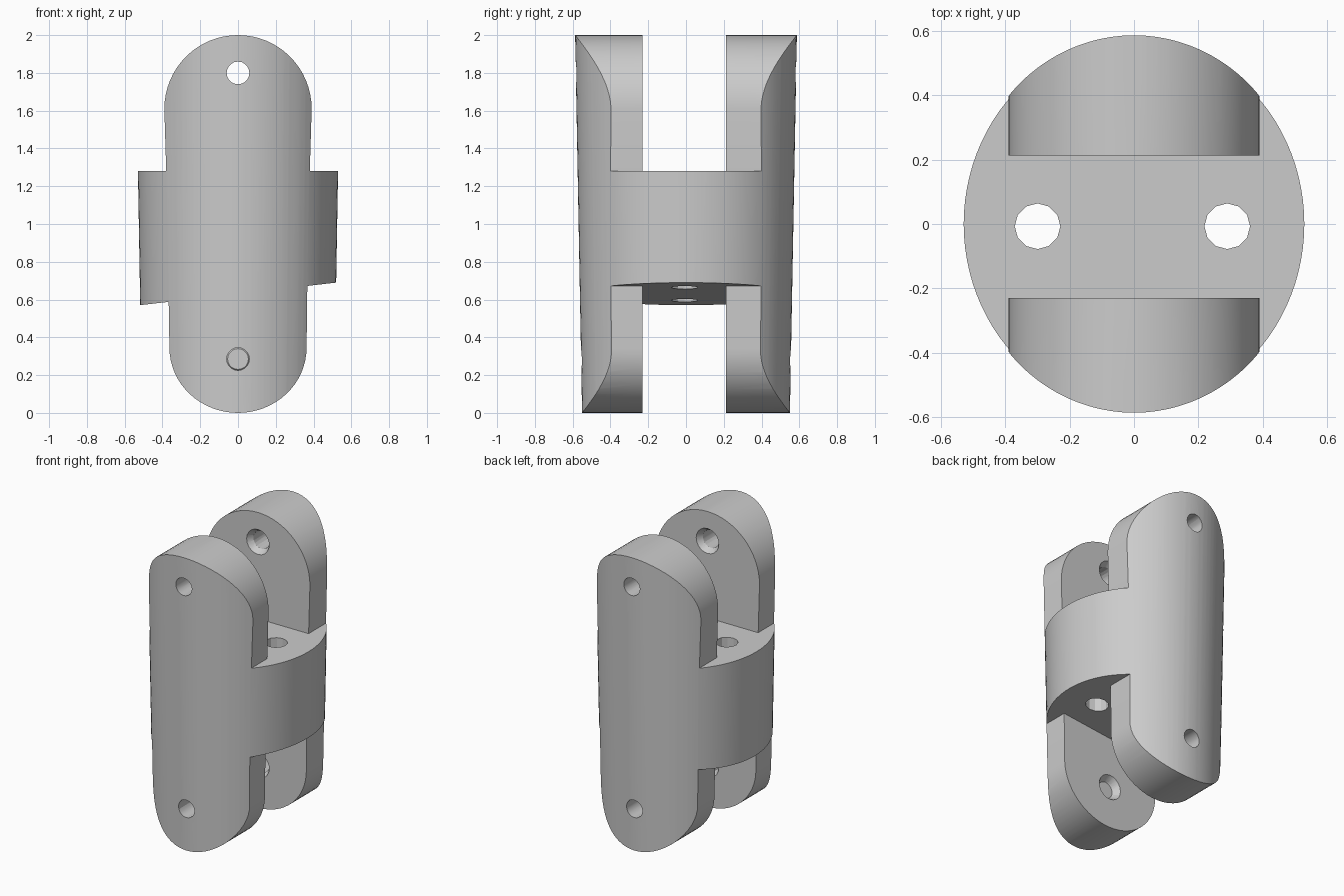
import bpy, bmesh, math
from mathutils import Matrix

if "Cube" in bpy.data.objects:
    bpy.data.objects.remove(bpy.data.objects["Cube"])

Y0, Y1 = -0.23, 0.213          # clevis slot sides
SHOULDER = 1.28                # flat upper shoulder


def under(x):                  # sloped underside of the middle block
    return 0.63 + 0.115 * x


def to_object(name, bm):
    bmesh.ops.recalc_face_normals(bm, faces=bm.faces[:])
    me = bpy.data.meshes.new(name)
    bm.to_mesh(me)
    bm.free()
    ob = bpy.data.objects.new(name, me)
    bpy.context.collection.objects.link(ob)
    return ob


def prism(name, pts, ya, yb):
    """Extrude an x-z outline along y."""
    bm = bmesh.new()
    a = [bm.verts.new((x, ya, z)) for x, z in pts]
    b = [bm.verts.new((x, yb, z)) for x, z in pts]
    bm.faces.new(a)
    bm.faces.new(b[::-1])
    n = len(pts)
    for i in range(n):
        bm.faces.new((a[i], a[(i + 1) % n], b[(i + 1) % n], b[i]))
    return to_object(name, bm)


def cone(name, r1, r2, depth, loc, along_y=False, seg=16, sy=1.0):
    bm = bmesh.new()
    bmesh.ops.create_cone(bm, cap_ends=True, segments=seg,
                          radius1=r1, radius2=r2, depth=depth)
    m = Matrix.Translation(loc) @ Matrix.Diagonal((1, sy, 1, 1))
    if along_y:
        m = m @ Matrix.Rotation(math.radians(-90), 4, 'X')
    bmesh.ops.transform(bm, matrix=m, verts=bm.verts[:])
    return to_object(name, bm)


def boolean(ob, cutter, op='DIFFERENCE'):
    cutter.hide_render = True
    mod = ob.modifiers.new("cut", 'BOOLEAN')
    mod.operation, mod.solver, mod.object = op, 'EXACT', cutter
    dg = bpy.context.evaluated_depsgraph_get()
    me = bpy.data.meshes.new_from_object(ob.evaluated_get(dg))
    ob.modifiers.clear()
    ob.data = me
    bpy.data.objects.remove(cutter)


# tapered elliptical body, slightly overlong then trimmed by the outline
body = cone("double_clevis_coupling", 0.5063, 0.5437, 2.2, (0, 0, 1.0), seg=96, sy=1.083)

# front silhouette: rounded lugs above and below a wider middle block
outline = []
for i in range(33):
    t = math.pi * i / 32
    outline.append((0.39 * math.cos(t), 1.61 + 0.39 * math.sin(t)))
outline += [(-0.38, SHOULDER), (-0.8, SHOULDER), (-0.8, under(-0.8)), (-0.367, under(-0.367))]
for i in range(33):
    t = math.pi + math.pi * i / 32
    outline.append((0.363 * math.cos(t), 0.345 + 0.345 * math.sin(t)))
outline += [(0.367, under(0.367)), (0.8, under(0.8)), (0.8, SHOULDER), (0.38, SHOULDER)]
boolean(body, prism("outline_cutter", outline, -1, 1), 'INTERSECT')

# upper and lower slots between the lugs
boolean(body, prism("upper_slot", [(-1, SHOULDER), (1, SHOULDER), (1, 3), (-1, 3)], Y0, Y1))
boolean(body, prism("lower_slot", [(-1, -1), (1, -1), (1, under(1)), (-1, under(-1))], Y0, Y1))

# vertical bolt holes
for x in (-0.30, 0.29):
    boolean(body, cone("bolt_hole", 0.071, 0.071, 2, (x, -0.007, 1.0), seg=12))

# pin holes through the lugs, countersunk on the inner faces
for z in (1.80, 0.285):
    boolean(body, cone("pin_hole", 0.06, 0.06, 2, (0, 0, z), True, 20))
    boolean(body, cone("front_sink", 0.055, 0.088, 0.05, (0, Y0 - 0.02, z), True, 20))
    boolean(body, cone("back_sink", 0.088, 0.055, 0.05, (0, Y1 + 0.02, z), True, 20))

mat = bpy.data.materials.new("plain_grey")
mat.diffuse_color = (0.6, 0.6, 0.6, 1)
mat.use_nodes = True
mat.node_tree.nodes["Principled BSDF"].inputs["Base Color"].default_value = mat.diffuse_color
body.data.materials.clear()
body.data.materials.append(mat)

bpy.context.view_layer.objects.active = body
body.select_set(True)
bpy.ops.object.shade_smooth_by_angle(angle=math.radians(25))
